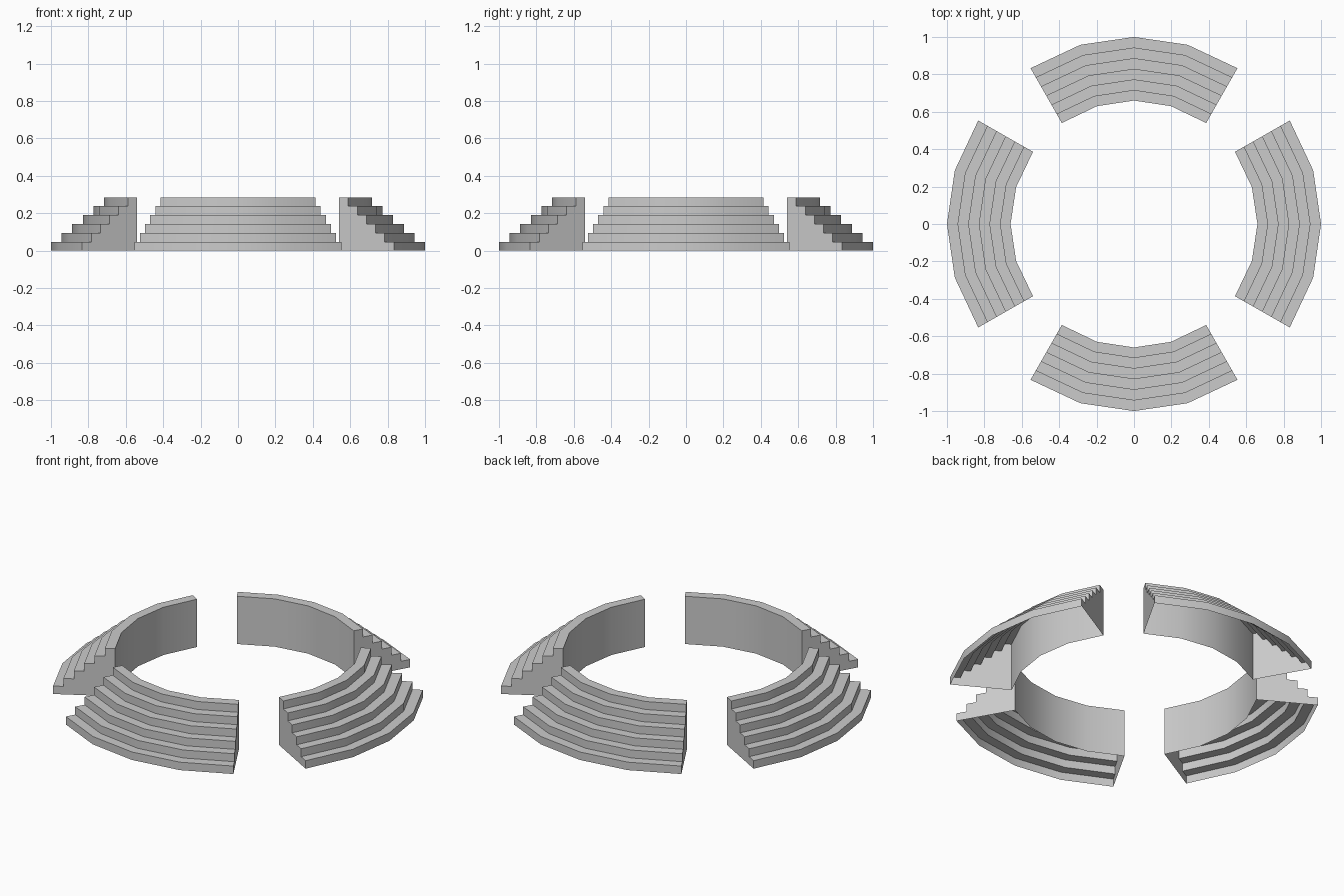
import bpy, bmesh, math
from mathutils import Vector, Matrix

if "Cube" in bpy.data.objects:
    bpy.data.objects.remove(bpy.data.objects["Cube"])

STEPS = 6
HEIGHT = 0.285
# half plan outline of one stand: outer and inner edge, centre to end
OUTER = [(0, 1.0), (0.287, 0.958), (0.553, 0.833)]
INNER = [(0, 0.66), (0.198, 0.63), (0.386, 0.54)]


def mirrored(half):
    return [(-x, y) for x, y in half[:0:-1]] + half


def column(outer, inner):
    """Stepped cross-section between an outer and an inner plan point."""
    o, i = Vector((*outer, 0)), Vector((*inner, 0))
    up = Vector((0, 0, HEIGHT / STEPS))
    pts = []
    for s in range(STEPS):
        p = o.lerp(i, s / STEPS)
        pts += [p + up * s, p + up * (s + 1)]
    return pts + [i + up * STEPS, i]


def stand(name, angle):
    bm = bmesh.new()
    cols = [[bm.verts.new(p) for p in column(o, i)]
            for o, i in zip(mirrored(OUTER), mirrored(INNER))]
    n = len(cols[0])
    underside = []
    for a, b in zip(cols, cols[1:]):
        for k in range(n):
            f = bm.faces.new((a[k], a[(k + 1) % n], b[(k + 1) % n], b[k]))
            if k == n - 1:
                underside.append(f)
    # stepped end walls
    bm.faces.new(cols[0])
    bm.faces.new(cols[-1])
    bmesh.ops.recalc_face_normals(bm, faces=bm.faces[:])
    # the shell is open underneath
    bmesh.ops.delete(bm, geom=underside, context='FACES')
    bm.transform(Matrix.Rotation(angle, 4, 'Z'))
    mesh = bpy.data.meshes.new(name)
    bm.to_mesh(mesh)
    bm.free()
    obj = bpy.data.objects.new(name, mesh)
    bpy.context.collection.objects.link(obj)
    bpy.ops.object.select_all(action='DESELECT')
    obj.select_set(True)
    bpy.context.view_layer.objects.active = obj
    bpy.ops.object.shade_smooth_by_angle(angle=math.radians(30))


# four curved stepped stands around the ring
for q, side in enumerate(("back", "left", "front", "right")):
    stand("stepped_stand_" + side, q * math.pi / 2)
